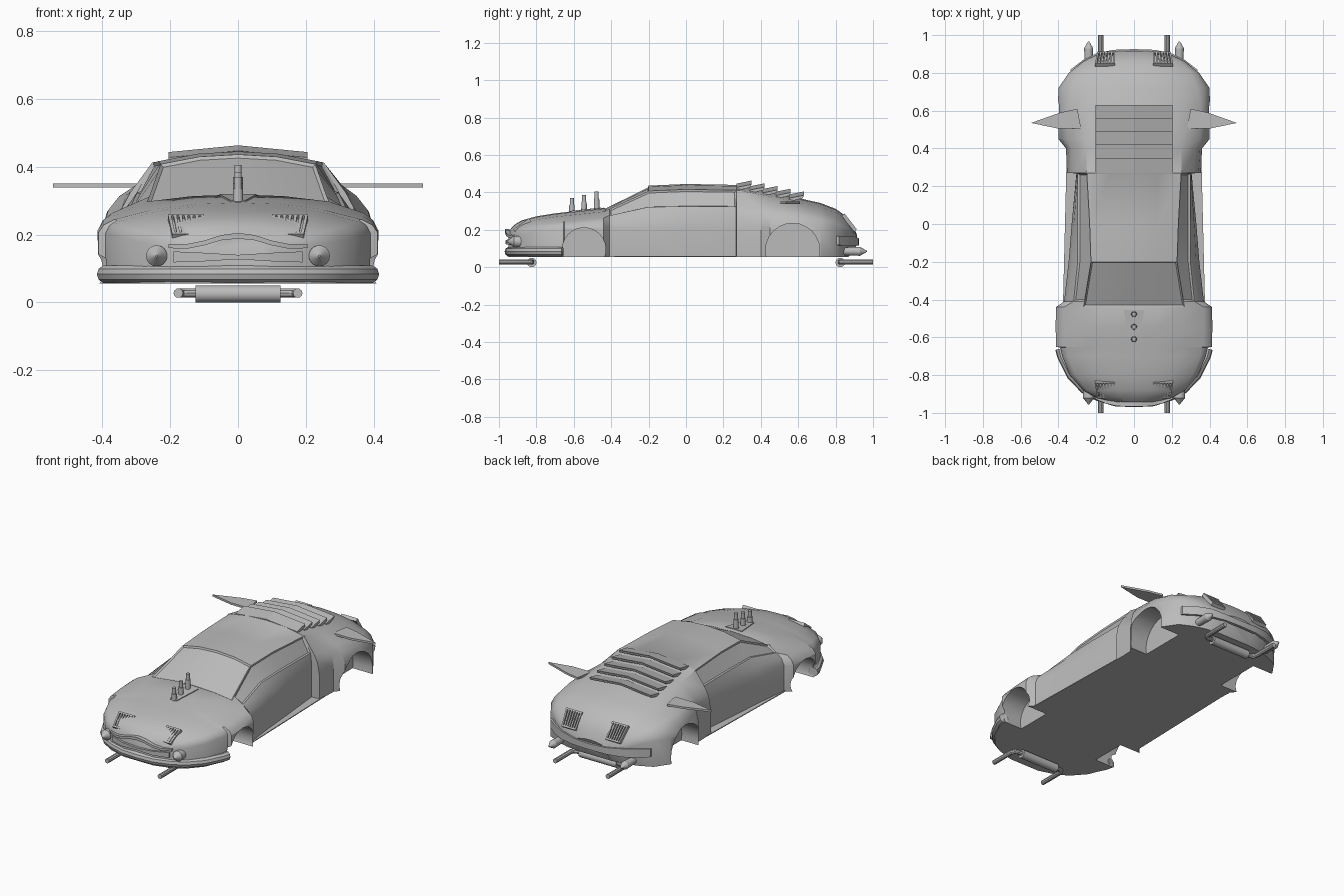
import bpy, bmesh, math
from mathutils import Vector, Matrix

cube = bpy.data.objects.get("Cube")
if cube:
    bpy.data.objects.remove(cube, do_unlink=True)

SHADE = (0.5, 0.5, 0.5, 1)
grey = bpy.data.materials.new("body_grey")
grey.use_nodes = True
grey.diffuse_color = SHADE
grey.node_tree.nodes["Principled BSDF"].inputs["Base Color"].default_value = SHADE


def activate(ob):
    bpy.ops.object.select_all(action='DESELECT')
    ob.select_set(True)
    bpy.context.view_layer.objects.active = ob


def smooth(ob):
    activate(ob)
    bpy.ops.object.shade_smooth_by_angle(angle=math.radians(32))


def finish(name, bm, rounded=False):
    bmesh.ops.recalc_face_normals(bm, faces=bm.faces[:])
    mesh = bpy.data.meshes.new(name)
    bm.to_mesh(mesh)
    bm.free()
    mesh.materials.append(grey)
    ob = bpy.data.objects.new(name, mesh)
    bpy.context.collection.objects.link(ob)
    if rounded:
        smooth(ob)
    return ob


def loft(bm, sections):
    """Skin closed sections into a capped solid; return the side faces as rows."""
    rings = [[bm.verts.new(p) for p in section] for section in sections]
    n = len(rings[0])
    rows = [[bm.faces.new((a[j], a[(j + 1) % n], b[(j + 1) % n], b[j])) for j in range(n)]
            for a, b in zip(rings, rings[1:])]
    bm.faces.new(rings[0])
    bm.faces.new(rings[-1])
    return rows


def solid(name, sections, rounded=False):
    bm = bmesh.new()
    loft(bm, sections)
    return finish(name, bm, rounded)


def plate(name, outline, z, thick):
    return solid(name, [[(x, y, z + h) for x, y in outline] for h in (0, thick)])


def add_cone(bm, a, b, r1, r2):
    a, b = Vector(a), Vector(b)
    turn = (b - a).to_track_quat('Z', 'Y').to_matrix().to_4x4()
    bmesh.ops.create_cone(bm, cap_ends=True, segments=24, radius1=r1, radius2=r2,
                          depth=(b - a).length, matrix=Matrix.Translation((a + b) / 2) @ turn)


def mirrored(half):
    """Half path starting on the centre line, completed across x."""
    return [(-p[0], *p[1:]) for p in half[:0:-1]] + half


def tube(name, half, z, radius):
    """Round bar at one height along a mirrored (x, y) path."""
    points = mirrored(half)
    curve = bpy.data.curves.new(name, 'CURVE')
    curve.dimensions = '3D'
    curve.bevel_depth = radius
    curve.bevel_resolution = 3
    curve.use_fill_caps = True
    line = curve.splines.new('POLY')
    line.points.add(len(points) - 1)
    for p, (x, y) in zip(line.points, points):
        p.co = (x, y, z, 1)
    curve.materials.append(grey)
    ob = bpy.data.objects.new(name, curve)
    bpy.context.collection.objects.link(ob)
    activate(ob)
    bpy.ops.object.convert(target='MESH')
    smooth(bpy.context.object)


def ribbon(name, half, thick):
    """Upright band through mirrored (x, y, low z, high z) points."""
    solid(name, [[(x, y - thick, lo), (x, y + thick, lo), (x, y + thick, hi), (x, y - thick, hi)]
                 for x, y, lo, hi in mirrored(half)], True)


# Body shell stations: y, body half width, belt half width, roof half width, roof height
FLOOR = 0.055
stations = [
    (-.95, .1, .09, .07, .19),
    (-.92, .2, .185, .14, .225),
    (-.88, .27, .25, .17, .25),
    (-.8, .34, .31, .21, .272),
    (-.7, .38, .35, .24, .288),
    (-.655, .39, .355, .245, .293),
    (-.65, .412, .365, .245, .294),
    (-.55, .415, .37, .255, .305),
    (-.44, .413, .37, .268, .318),
    (-.41, .37, .32, .262, .333),
    (-.2, .346, .298, .228, .436),
    (0, .33, .298, .235, .445),
    (.268, .305, .298, .25, .44),
    (.27, .355, .318, .253, .441),
    (.4, .36, .33, .25, .415),
    (.45, .4, .35, .25, .405),
    (.6, .403, .355, .24, .37),
    (.72, .4, .335, .22, .343),
    (.8, .345, .3, .2, .312),
    (.86, .27, .24, .17, .27),
    (.895, .2, .18, .13, .22),
    (.915, .11, .1, .08, .17),
]


def body_section(y, w, belt, roof, top):
    side_z = min(.21, top * .7)
    belt_z = min(top * .83, .2 + top * .28)
    tucked_y = y - max(0, y - .8) * .4
    half = [(0, y, top), (roof / 2, y, top * .985), (roof, y, top * .935), (belt, y, belt_z),
            (belt + (w - belt) * .65, y, side_z + (belt_z - side_z) * .6),
            (w, y, side_z), (w, tucked_y, FLOOR)]
    return mirrored(half)


bm = bmesh.new()
rows = loft(bm, [body_section(*s) for s in stations])
spans = [(a[0], b[0], row) for a, b, row in zip(stations, stations[1:], rows)]
side_windows = [row[j] for y0, y1, row in spans if y0 >= -.41 and y1 < .27 for j in (3, 8)]
windscreen = [f for y0, y1, row in spans if y0 >= -.44 and y1 <= -.2 for f in row[4:8]]
bmesh.ops.recalc_face_normals(bm, faces=bm.faces[:])
# Glass areas set back inside thin frames
for glass in (side_windows, windscreen):
    bmesh.ops.inset_region(bm, faces=glass, thickness=.008, depth=-.008, use_even_offset=True)
body = finish("body_shell", bm)

# Wheel arches cut out of the shell
bm = bmesh.new()
for s in (-1, 1):
    for y, z, r in ((-.545, .095, .116), (.57, .09, .145)):
        add_cone(bm, (s * .27, y, z), (s * .6, y, z), r, r)
cutter = finish("arch_cutter", bm)
cutter.hide_render = True
cut = body.modifiers.new("arches", 'BOOLEAN')
cut.operation = 'DIFFERENCE'
cut.solver = 'EXACT'
cut.object = cutter
activate(body)
bpy.ops.object.modifier_apply(modifier=cut.name)
bpy.data.objects.remove(cutter, do_unlink=True)
smooth(body)

# Flat sill between the arches
plate("sill_plate", [(.376, -.43), (.355, .425), (-.355, .425), (-.376, -.43)], FLOOR, .005)

# Rear louvres, each a shallow chevron lifted at its back edge
for i in range(5):
    y, z = .27 + .07 * i, .443 - .0145 * i
    solid("rear_louvre_%d" % (i + 1),
          [[(x, y, z - drop - .015), (x, y + .075, z - drop + .004),
            (x, y + .08, z - drop + .02), (x, y, z - drop + .004)]
           for x, drop in ((-.205, .02), (0, 0), (.205, .02))])

# Bonnet stacks on a tapered plate
stack_plate = plate("stack_plate", [(-.022, -.62), (.022, -.62), (.055, -.455), (-.055, -.455)], 0, .009)
for v in stack_plate.data.vertices:
    v.co.z += .36 + v.co.y * .11
bm = bmesh.new()
for y, top in ((-.61, .37), (-.545, .385), (-.478, .405)):
    neck = (0, y, top - .035)
    add_cone(bm, (0, y, .28), neck, .016, .014)
    add_cone(bm, neck, (0, y, top), .011, .011)
finish("bonnet_stacks", bm, True)


def vent(name, low, high, s):
    """Slatted frame between a low and a high (y, z) edge."""
    bm = bmesh.new()
    low, high = Vector((0, *low)), Vector((0, *high))
    up = (high - low).normalized()
    out = Vector((0, -up.z, up.y)) * math.copysign(1, up.y)

    def spot(t, v):
        return low.lerp(high, v) + Vector((s * (.105 + t * (.085 + .012 * v)), 0, 0))

    slats = [(spot(i / 6, 0), spot(i / 6, 1)) for i in range(7)]
    rails = [(spot(-.05, v), spot(1.05, v)) for v in (0, 1)]
    for a, b in slats + rails:
        side = (b - a).cross(out).normalized() * .0045
        loft(bm, [[p + side * u + out * v for u, v in
                   ((-1, -.012), (1, -.012), (1, .008), (-1, .008))] for p in (a, b)])
    finish(name, bm)


def lamp(name, x, z, ys, radii):
    """Round pod along y ending in a point."""
    bm = bmesh.new()
    back, rim, tip = [(x, y, z) for y in ys]
    add_cone(bm, back, rim, *radii)
    add_cone(bm, rim, tip, radii[1], .003)
    finish(name, bm, True)


# Paired vents, fins and pointed lamps
fin = [(.28, .505), (.3, .61), (.39, .59), (.545, .535), (.4, .505)]
for s, label in ((-1, "right"), (1, "left")):
    vent("front_vent_" + label, (-.915, .198), (-.84, .252), s)
    vent("rear_vent_" + label, (.905, .2), (.845, .278), s)
    plate("side_fin_" + label, [(s * x, y) for x, y in fin], .338, .012)
    lamp("front_lamp_" + label, s * .24, .137, (-.83, -.92, -.955), (.026, .031))
    lamp("rear_lamp_" + label, s * .24, .085, (.82, .93, .967), (.02, .024))

# Front bumper, lip and grille
tube("front_bumper", [(0, -.943), (.1, -.938), (.19, -.91), (.26, -.873), (.33, -.8), (.38, -.7), (.39, -.66)],
     .083, .027)
ribbon("front_lip", [(0, -.955, .188, .205), (.05, -.955, .183, .198), (.1, -.95, .168, .182),
                     (.15, -.938, .158, .172), (.205, -.915, .16, .172)], .012)
ribbon("grille_bar", [(0, -.955, .127, .14), (.1, -.952, .121, .146), (.19, -.922, .118, .15)], .01)

# Rear band
ribbon("rear_band", [(0, .918, .115, .15), (.11, .914, .115, .155), (.2, .895, .115, .165),
                     (.27, .86, .115, .168), (.335, .81, .118, .168)], .008)

# Twin pipes with a crossing silencer at each end
for s, label in ((-1, "front"), (1, "rear")):
    y = s * .825
    tube(label + "_pipes", [(0, y), (.15, y), (.168, s * .832), (.176, s * .85), (.176, s)], .027, .014)
    bm = bmesh.new()
    add_cone(bm, (-.125, y, .025), (.125, y, .025), .025, .025)
    finish(label + "_silencer", bm, True)
